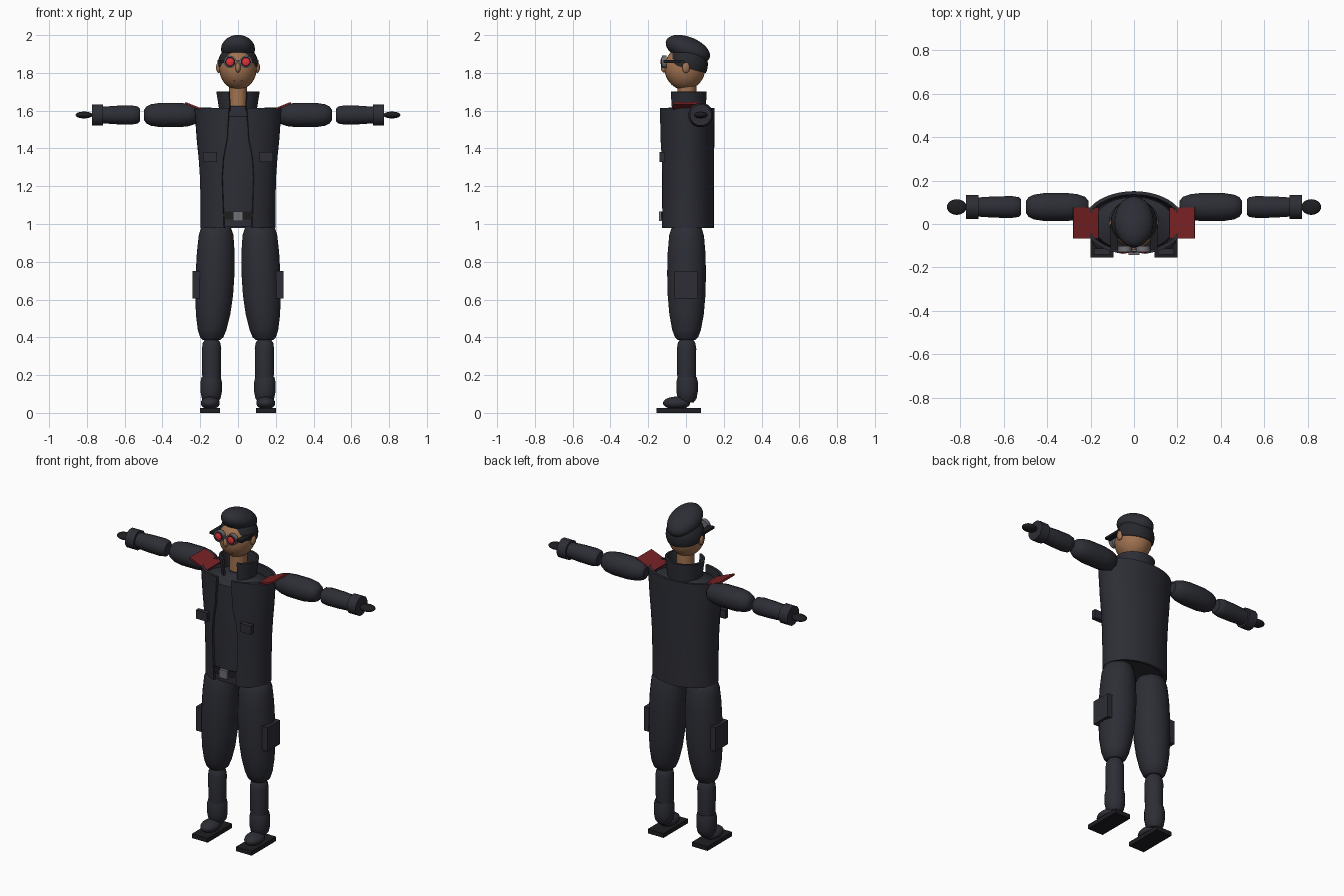
import bpy, bmesh, math
from mathutils import Matrix, Vector

cube = bpy.data.objects.get("Cube")
if cube:
    bpy.data.objects.remove(cube, do_unlink=True)


def material(name, rgb):
    m = bpy.data.materials.new(name)
    m.use_nodes = True
    m.diffuse_color = (*rgb, 1)
    m.node_tree.nodes["Principled BSDF"].inputs["Base Color"].default_value = (*rgb, 1)
    return m


CLOTH = material("dark cloth", (0.026, 0.027, 0.036))
BLACK = material("black leather", (0.013, 0.013, 0.016))
HAIR = material("dark hair", (0.02, 0.021, 0.026))
SKIN = material("skin", (0.36, 0.17, 0.08))
LIP = material("lip brown", (0.24, 0.10, 0.055))
RED = material("shoulder red", (0.19, 0.016, 0.018))
LENS = material("lens red", (0.75, 0.03, 0.04))
METAL = material("grey metal", (0.16, 0.16, 0.18))
built = []


def finish(name, bm, mat, fix=True):
    if fix:
        bmesh.ops.recalc_face_normals(bm, faces=bm.faces[:])
    me = bpy.data.meshes.new(name)
    bm.to_mesh(me)
    bm.free()
    me.materials.append(mat)
    ob = bpy.data.objects.new(name, me)
    bpy.context.collection.objects.link(ob)
    built.append(ob)
    return ob


def loft(name, stations, mat, segs=20, place=lambda p: p):
    """Capped skin over elliptical stations (height, centre x, centre y, half x, half y)."""
    bm = bmesh.new()
    rings = []
    for t, cx, cy, a, b in stations:
        angles = [math.tau * (i + 0.5) / segs for i in range(segs)]
        rings.append([bm.verts.new(place(Vector((cx + a * math.cos(k), cy + b * math.sin(k), t))))
                      for k in angles])
    for lo, hi in zip(rings, rings[1:]):
        for i in range(segs):
            j = (i + 1) % segs
            bm.faces.new((lo[i], lo[j], hi[j], hi[i]))
    bm.faces.new(rings[0])
    bm.faces.new(rings[-1])
    return finish(name, bm, mat)


def box(name, lo, hi, mat, tilt=0.0, bevel=0.0):
    lo, hi = Vector(lo), Vector(hi)
    bm = bmesh.new()
    bmesh.ops.create_cube(bm, size=1)
    if bevel:
        bmesh.ops.scale(bm, vec=hi - lo, verts=bm.verts)
        bmesh.ops.bevel(bm, geom=bm.edges[:], offset=bevel, segments=1, affect='EDGES')
    else:
        bmesh.ops.scale(bm, vec=hi - lo, verts=bm.verts)
    bm.transform(Matrix.Translation((lo + hi) / 2) @ Matrix.Rotation(tilt, 4, 'Y'))
    return finish(name, bm, mat)


def ball(name, centre, radii, mat, tilt=0.0, keep=None):
    bm = bmesh.new()
    bmesh.ops.create_uvsphere(bm, u_segments=28, v_segments=18, radius=1)
    bm.transform(Matrix.Translation(centre) @ Matrix.Rotation(tilt, 4, 'X')
                 @ Matrix.Diagonal((*radii, 1)))
    if keep:
        for co, no in keep:
            bmesh.ops.bisect_plane(bm, geom=bm.verts[:] + bm.edges[:] + bm.faces[:],
                                   plane_co=co, plane_no=no, clear_inner=True)
            bmesh.ops.holes_fill(bm, edges=[e for e in bm.edges if e.is_boundary], sides=0)
    return finish(name, bm, mat)


def shell(name, levels, cy, mat, thick):
    """Open-fronted garment wall from levels (height, half x, half y, gap half width)."""
    bm = bmesh.new()
    n = 40
    rows = []
    for z, a, b, gap in levels:
        g = math.asin(gap / a)
        angles = [-math.pi / 2 + g + (math.tau - 2 * g) * i / n for i in range(n + 1)]
        rows.append([bm.verts.new((a * math.cos(k), cy + b * math.sin(k), z)) for k in angles])
    for lo, hi in zip(rows, rows[1:]):
        for i in range(n):
            bm.faces.new((lo[i], lo[i + 1], hi[i + 1], hi[i]))
    ob = finish(name, bm, mat, fix=False)
    mod = ob.modifiers.new("thickness", 'SOLIDIFY')
    mod.thickness = thick
    mod.offset = -1
    bpy.context.view_layer.objects.active = ob
    bpy.ops.object.modifier_apply(modifier=mod.name)
    return ob


def disc(name, centre, radius, depth, mat):
    bm = bmesh.new()
    bmesh.ops.create_cone(bm, cap_ends=True, segments=24, radius1=radius, radius2=radius, depth=depth)
    bm.transform(Matrix.Translation(centre) @ Matrix.Rotation(math.pi / 2, 4, 'X'))
    return finish(name, bm, mat)


# Torso: shirt, belt, open jacket and collar
loft("shirt", [(0.985, 0, 0, 0.18, 0.125), (1.2, 0, 0, 0.18, 0.128), (1.5, 0, 0, 0.195, 0.13),
               (1.57, 0, 0, 0.185, 0.125), (1.6, 0, 0.01, 0.1, 0.085),
               (1.625, 0, 0.01, 0.065, 0.065)], CLOTH, 32)
loft("belt", [(1.025, 0, 0, 0.184, 0.132), (1.065, 0, 0, 0.184, 0.132)], BLACK, 32)
box("belt_buckle", (-0.026, -0.143, 1.015), (0.026, -0.125, 1.065), METAL)
shell("jacket", [(0.98, 0.198, 0.142, 0.075), (1.1, 0.198, 0.142, 0.08), (1.25, 0.202, 0.143, 0.085),
                 (1.35, 0.209, 0.144, 0.078), (1.45, 0.219, 0.145, 0.058),
                 (1.615, 0.231, 0.146, 0.048)], 0.005, CLOTH, 0.016)
shell("collar", [(1.57, 0.098, 0.09, 0.045), (1.62, 0.102, 0.095, 0.045),
                 (1.70, 0.115, 0.1, 0.048)], 0.01, CLOTH, 0.012)

# Neck, head and face
loft("neck", [(1.56, 0, 0.005, 0.05, 0.05), (1.76, 0, 0.005, 0.048, 0.05)], SKIN)
ball("head", (0, -0.006, 1.825), (0.099, 0.108, 0.115), SKIN)
ball("hair", (0, 0.008, 1.845), (0.107, 0.108, 0.105), HAIR,
     keep=[((0, 0, 1.825), (0, 0.25, 1)), ((0, -0.072, 1.85), (0, 1, 0))])
ball("beret", (0, 0.01, 1.925), (0.09, 0.124, 0.065), CLOTH, tilt=math.radians(-22))
ball("nose", (0, -0.115, 1.828), (0.014, 0.018, 0.026), SKIN)
box("mouth", (-0.025, -0.092, 1.757), (0.025, -0.084, 1.763), LIP)
box("glasses_bridge", (-0.015, -0.126, 1.86), (0.015, -0.118, 1.868), METAL)

for s, side in ((-1, "right"), (1, "left")):
    def mirrored(lo, hi, s=s):
        xs = sorted((s * lo[0], s * hi[0]))
        return (xs[0], *lo[1:]), (xs[1], *hi[1:])

    # Ears and glasses
    ball(side + "_ear", (s * 0.102, 0, 1.828), (0.014, 0.02, 0.029), SKIN)
    disc(side + "_glasses_rim", (s * 0.042, -0.115, 1.858), 0.033, 0.026, METAL)
    disc(side + "_lens_recess", (s * 0.042, -0.1265, 1.858), 0.027, 0.006, BLACK)
    ball(side + "_lens", (s * 0.042, -0.127, 1.858), (0.022, 0.008, 0.022), LENS)
    box(side + "_temple", *mirrored((0.074, -0.118, 1.853), (0.108, 0.0, 1.867)), BLACK)

    # Shoulder plate and chest pocket
    box(side + "_shoulder_plate", (s * 0.222 - 0.062, -0.067, 1.613), (s * 0.222 + 0.062, 0.077, 1.623),
        RED, tilt=-s * math.radians(22))
    box(side + "_chest_pocket", *mirrored((0.11, -0.14, 1.328), (0.185, -0.112, 1.38)), CLOTH)

    # Arm, built outward from the shoulder
    def along_arm(p, s=s):
        return Vector((s * p.z, 0.078 + p.y, 1.577 + p.x))

    loft(side + "_upper_arm", [(t, 0, 0, r, r) for t, r in
                               ((0.21, 0.03), (0.225, 0.048), (0.26, 0.06), (0.31, 0.066), (0.41, 0.066),
                                (0.46, 0.058), (0.485, 0.046), (0.497, 0.028))], CLOTH, 16, along_arm)
    loft(side + "_forearm", [(t, 0, 0, r, r) for t, r in
                             ((0.52, 0.036), (0.53, 0.046), (0.56, 0.051), (0.64, 0.05), (0.73, 0.044))],
         CLOTH, 16, along_arm)
    loft(side + "_cuff", [(t, 0, 0, 0.058, 0.058) for t in (0.715, 0.773)], CLOTH, 12, along_arm)
    ball(side + "_hand", (s * 0.815, 0.078, 1.577), (0.045, 0.036, 0.018), BLACK)

    # Leg
    loft(side + "_trouser_leg", [(z, s * x, 0.003, r, r) for z, x, r in
                                 ((0.385, 0.14, 0.045), (0.4, 0.139, 0.062), (0.44, 0.137, 0.077),
                                  (0.52, 0.132, 0.092), (0.62, 0.126, 0.101), (0.74, 0.121, 0.104),
                                  (0.85, 0.118, 0.101), (0.94, 0.116, 0.093), (0.98, 0.116, 0.08),
                                  (1.0, 0.115, 0.06))], CLOTH)
    box(side + "_leg_pocket", *mirrored((0.19, -0.06, 0.605), (0.24, 0.06, 0.75)), CLOTH)
    loft(side + "_shin", [(z, s * 0.14, 0.003, r, r) for z, r in
                          ((0.1, 0.045), (0.2, 0.05), (0.34, 0.052), (0.37, 0.047), (0.39, 0.035))], CLOTH)
    loft(side + "_boot_shaft", [(z, s * 0.142, 0.006, r, r) for z, r in
                                ((0.055, 0.035), (0.075, 0.05), (0.11, 0.057), (0.165, 0.057),
                                 (0.19, 0.051))], CLOTH)
    ball(side + "_boot_toe", (s * 0.147, -0.05, 0.052), (0.05, 0.072, 0.034), CLOTH)
    box(side + "_boot_sole", *mirrored((0.095, -0.155, 0), (0.2, 0.08, 0.026)), BLACK)

# Smooth shading with crisp edges
bpy.ops.object.select_all(action='DESELECT')
for ob in built:
    ob.select_set(True)
bpy.context.view_layer.objects.active = built[0]
bpy.ops.object.shade_smooth_by_angle(angle=math.radians(40))
